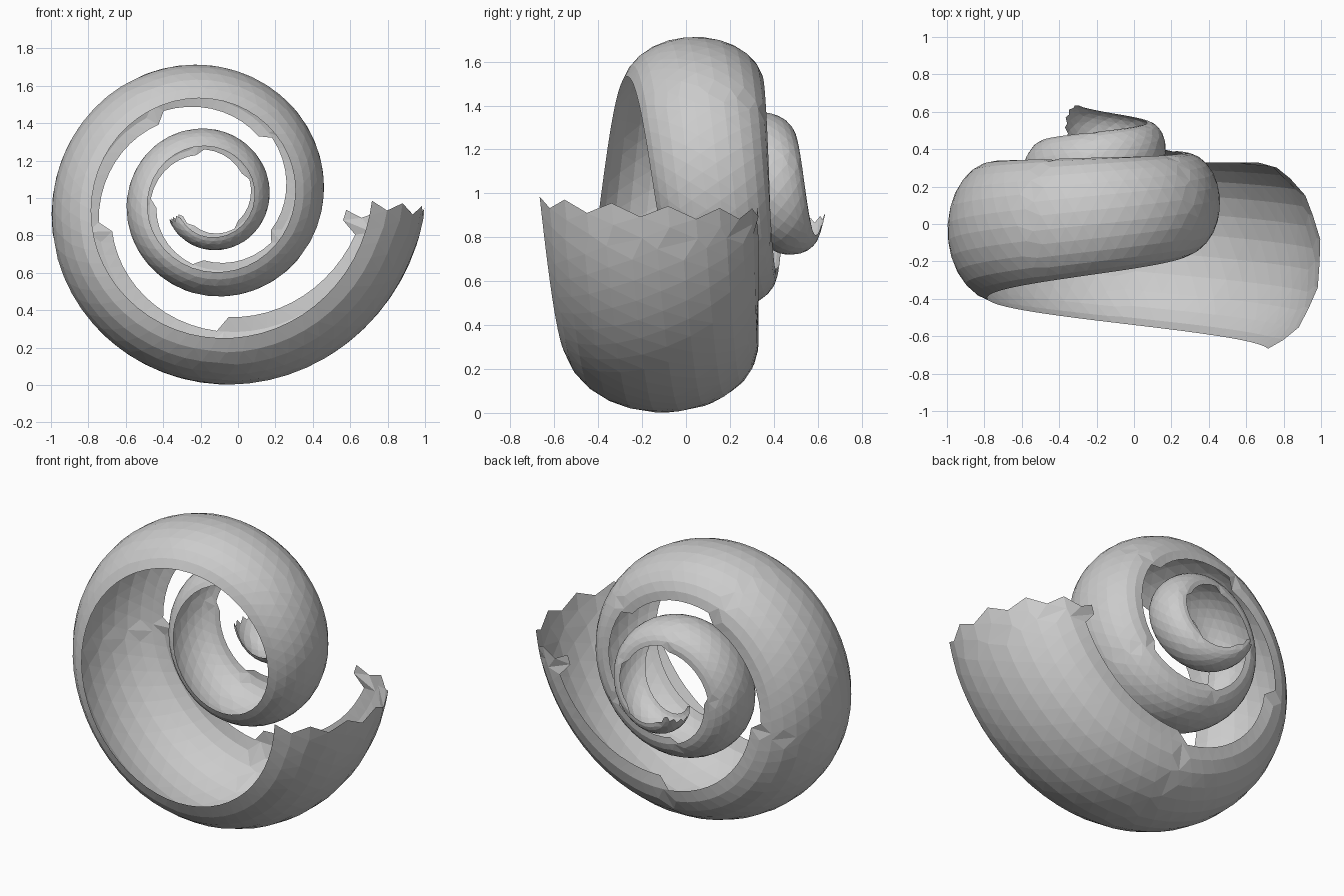
import bpy, math

if "Cube" in bpy.data.objects:
    bpy.data.objects.remove(bpy.data.objects["Cube"])

PI = math.pi
CX, CZ = -0.152, 0.994        # spiral axis
GROWTH = 0.1024               # log-spiral growth rate
T_END = 4.75 * PI             # total winding angle, from the mouth to the apex
COLS = 13                     # points across the open tube section


def whorl_radius(t):
    return 1.16 * math.exp(-GROWTH * t)


def shell_point(t, v):
    """v = 0 on the front rim, 1 on the back rim of the open section."""
    R = whorl_radius(t)
    saw = ((t / PI - 0.06) / 0.42) % 1.0           # stepped back rim
    front, back = math.radians(-79), math.radians(86 + 15 * saw)
    phi = front + (back - front) * v
    r = R * (1 - 0.31 * (1 - math.cos(phi)))
    y = -0.1725 + 0.145 * t / PI + 0.435 * R * math.sin(phi)
    return (CX + r * math.cos(t), y, CZ - r * math.sin(t))


# Row angles: facets keep about the same size as the spiral shrinks
rows = [0.0]
while rows[-1] < T_END:
    rows.append(rows[-1] + min(0.24, 0.05 + 0.055 / whorl_radius(rows[-1])))

# Staggered lattice of points, which also gives the ragged mouth
verts, faces = [], []
for i, t in enumerate(rows):
    step = (rows[i + 1] - t) if i + 1 < len(rows) else t - rows[i - 1]
    for j in range(COLS):
        v = j / (COLS - 1)
        mouth = (0.01 + 0.07 * v) * math.exp(-3 * t)
        shift = 0.5 * step if j % 2 else 0.0
        verts.append(shell_point(t + mouth + shift, v))

for i in range(len(rows) - 1):
    for j in range(COLS - 1):
        a, b = i * COLS + j, i * COLS + j + 1
        c, d = a + COLS, b + COLS
        if j % 2 == 0:
            faces += [(a, c, b), (b, c, d)]
        else:
            faces += [(a, d, b), (a, c, d)]

# Spiral shell: one open, faceted sheet
mesh = bpy.data.meshes.new("spiral_shell")
mesh.from_pydata(verts, [], faces)
mesh.update()
shell = bpy.data.objects.new("spiral_shell", mesh)
bpy.context.collection.objects.link(shell)
